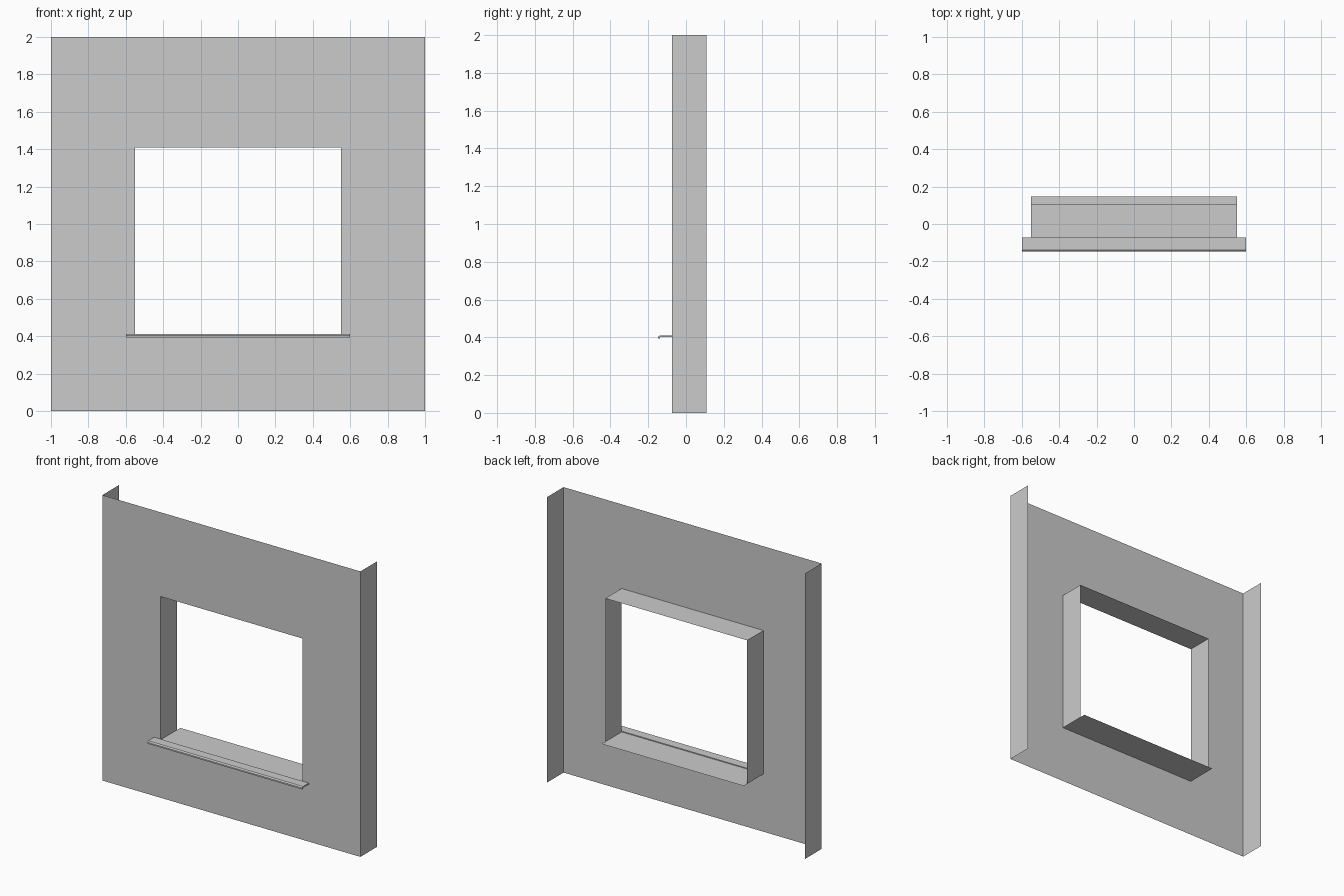
import bpy

if "Cube" in bpy.data.objects:
    bpy.data.objects.remove(bpy.data.objects["Cube"])

W, H = 1.0, 2.0            # panel half width, height
OW, OB, OT = 0.55, 0.405, 1.41   # opening half width, bottom, top
YF, YB = -0.073, 0.108     # panel face, back edge of returns


def make(name, verts, faces):
    me = bpy.data.meshes.new(name)
    me.from_pydata(verts, [], faces)
    ob = bpy.data.objects.new(name, me)
    bpy.context.collection.objects.link(ob)
    return ob


def extrude_x(name, profile, half, closed=False):
    """Sweep a (y, z) profile along x; closed profiles get end caps."""
    n = len(profile)
    verts = [(s * half, y, z) for s in (-1, 1) for y, z in profile]
    faces = [(i, (i + 1) % n, n + (i + 1) % n, n + i) for i in range(n if closed else n - 1)]
    if closed:
        faces += [tuple(range(n))[::-1], tuple(range(n, 2 * n))]
    return make(name, verts, faces)


def rect(hw, z0, z1, y):
    return [(-hw, y, z0), (hw, y, z0), (hw, y, z1), (-hw, y, z1)]


# Sheet facade with window opening
make("wall_panel", rect(W, 0, H, YF) + rect(OW, OB, OT, YF),
     [(i, (i + 1) % 4, 4 + (i + 1) % 4, 4 + i) for i in range(4)])

# Side returns of the panel
for side, s in (("left", -1), ("right", 1)):
    make("side_return_" + side,
         [(s * W, YF, 0), (s * W, YB, 0), (s * W, YB, H), (s * W, YF, H)],
         [(0, 1, 2, 3)[::s]])

# Window reveal: two jambs and the head
make("window_reveal", rect(OW, OB, OT, YF) + rect(OW, OB, OT, YB),
     [(i, (i + 1) % 4, 4 + (i + 1) % 4, 4 + i) for i in (1, 2, 3)])

# Sill sheet running through the opening and out of the back
extrude_x("sill_sheet", [(0.147, OB), (YF, OB)], OW)

# Projecting sill nosing with a folded drip edge
extrude_x("sill_nosing", [(YF, 0.411), (-0.138, 0.411), (-0.147, 0.404), (-0.147, 0.394),
                          (-0.139, 0.394), (-0.136, 0.402), (YF, 0.402)], 0.6, closed=True)
